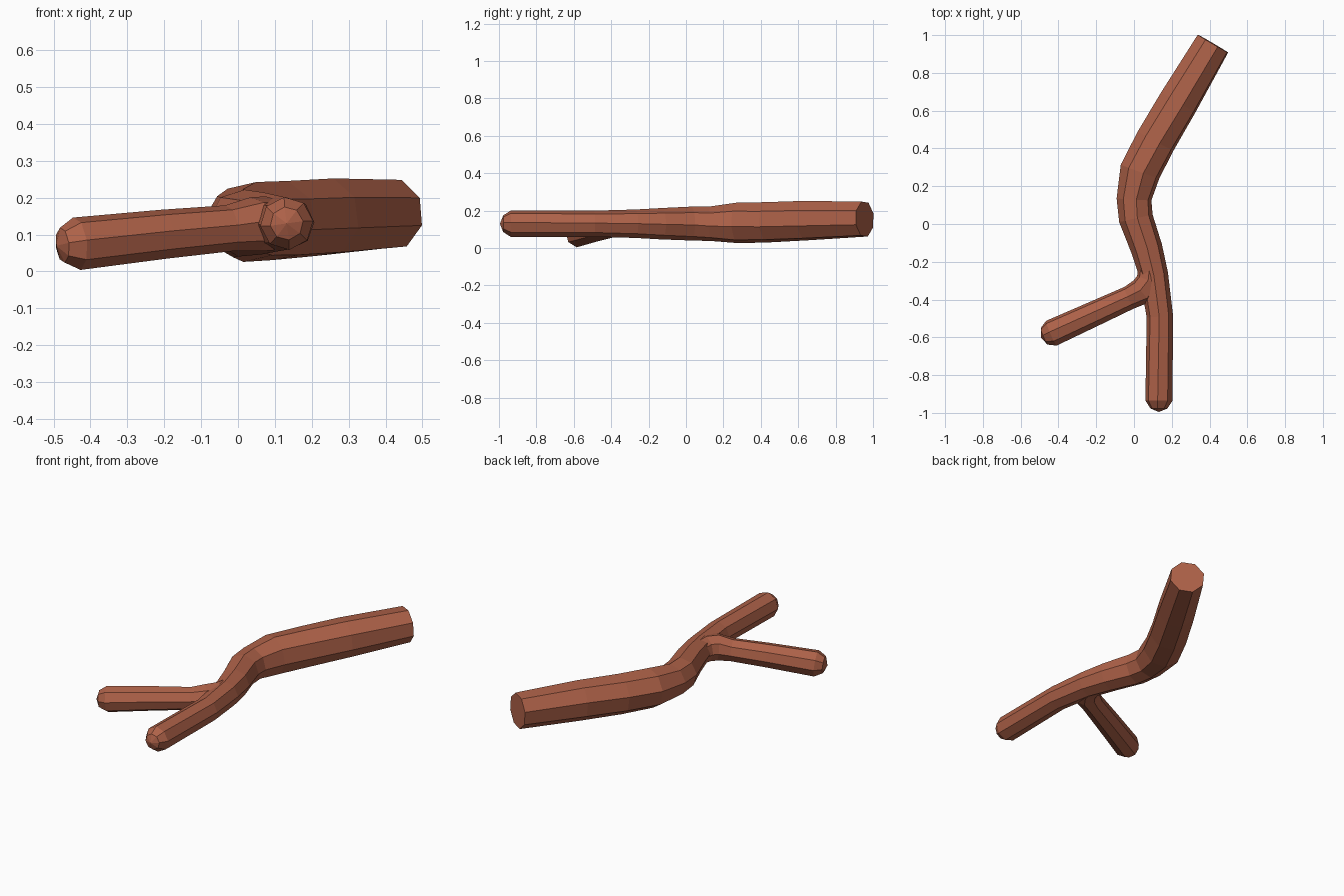
import bpy, bmesh
from math import cos, sin, pi, radians
from mathutils import Vector

if "Cube" in bpy.data.objects:
    bpy.data.objects.remove(bpy.data.objects["Cube"])

bark = bpy.data.materials.new("bark")
bark.diffuse_color = (0.42, 0.12, 0.065, 1)
bark.use_nodes = True
bark.node_tree.nodes["Principled BSDF"].inputs["Base Color"].default_value = bark.diffuse_color


def limb(name, rings, phase0, phase1, sides=8):
    """Sweep an octagon through rings of (x, y, z, radius), capped at both ends."""
    bm = bmesh.new()
    pts = [Vector(r[:3]) for r in rings]
    loops = []
    n = len(rings)
    for i, p in enumerate(pts):
        a = (p - pts[i - 1]).normalized() if i > 0 else Vector()
        b = (pts[i + 1] - p).normalized() if i < n - 1 else Vector()
        t = (a + b).normalized()
        side = t.cross(Vector((0, 0, 1))).normalized() * -1
        up = t.cross(side).normalized()
        if up.z < 0:
            up.negate()
        ph = radians(phase0 + (phase1 - phase0) * i / (n - 1))
        loops.append([bm.verts.new(p + rings[i][3] * (side * cos(ph + k * 2 * pi / sides)
                                                      + up * sin(ph + k * 2 * pi / sides)))
                      for k in range(sides)])
    for A, B in zip(loops, loops[1:]):
        for k in range(sides):
            j = (k + 1) % sides
            bm.faces.new((A[k], A[j], B[j], B[k]))
    # flat sawn end at the start, rounded-off point at the far end
    bm.faces.new(loops[0])
    tip = bm.verts.new(pts[-1] + (pts[-1] - pts[-2]).normalized() * 0.018)
    for k in range(sides):
        bm.faces.new((loops[-1][k], loops[-1][(k + 1) % sides], tip))
    bmesh.ops.recalc_face_normals(bm, faces=bm.faces)
    me = bpy.data.meshes.new(name)
    bm.to_mesh(me)
    bm.free()
    me.materials.append(bark)
    ob = bpy.data.objects.new(name, me)
    bpy.context.collection.objects.link(ob)
    return ob


# Main stick, from the thick sawn end to the thin rounded end
limb("main_stick", [
    (0.418, 0.955, 0.155, 0.098),
    (0.235, 0.645, 0.147, 0.109),
    (0.115, 0.440, 0.138, 0.110),
    (0.032, 0.278, 0.134, 0.110),
    (0.000, 0.130, 0.130, 0.093),
    (0.010, 0.030, 0.131, 0.091),
    (0.067, -0.130, 0.130, 0.084),
    (0.105, -0.270, 0.130, 0.076),
    (0.137, -0.490, 0.130, 0.070),
    (0.132, -0.935, 0.130, 0.072),
    (0.132, -0.977, 0.130, 0.045),
], -18, 8)

# Side twig, flowing out of the main stick
limb("side_twig", [
    (0.095, -0.190, 0.130, 0.066),
    (0.085, -0.300, 0.130, 0.074),
    (0.045, -0.355, 0.128, 0.074),
    (-0.025, -0.390, 0.117, 0.063),
    (-0.200, -0.470, 0.101, 0.067),
    (-0.437, -0.578, 0.075, 0.072),
    (-0.476, -0.594, 0.071, 0.048),
], 8, 8)
